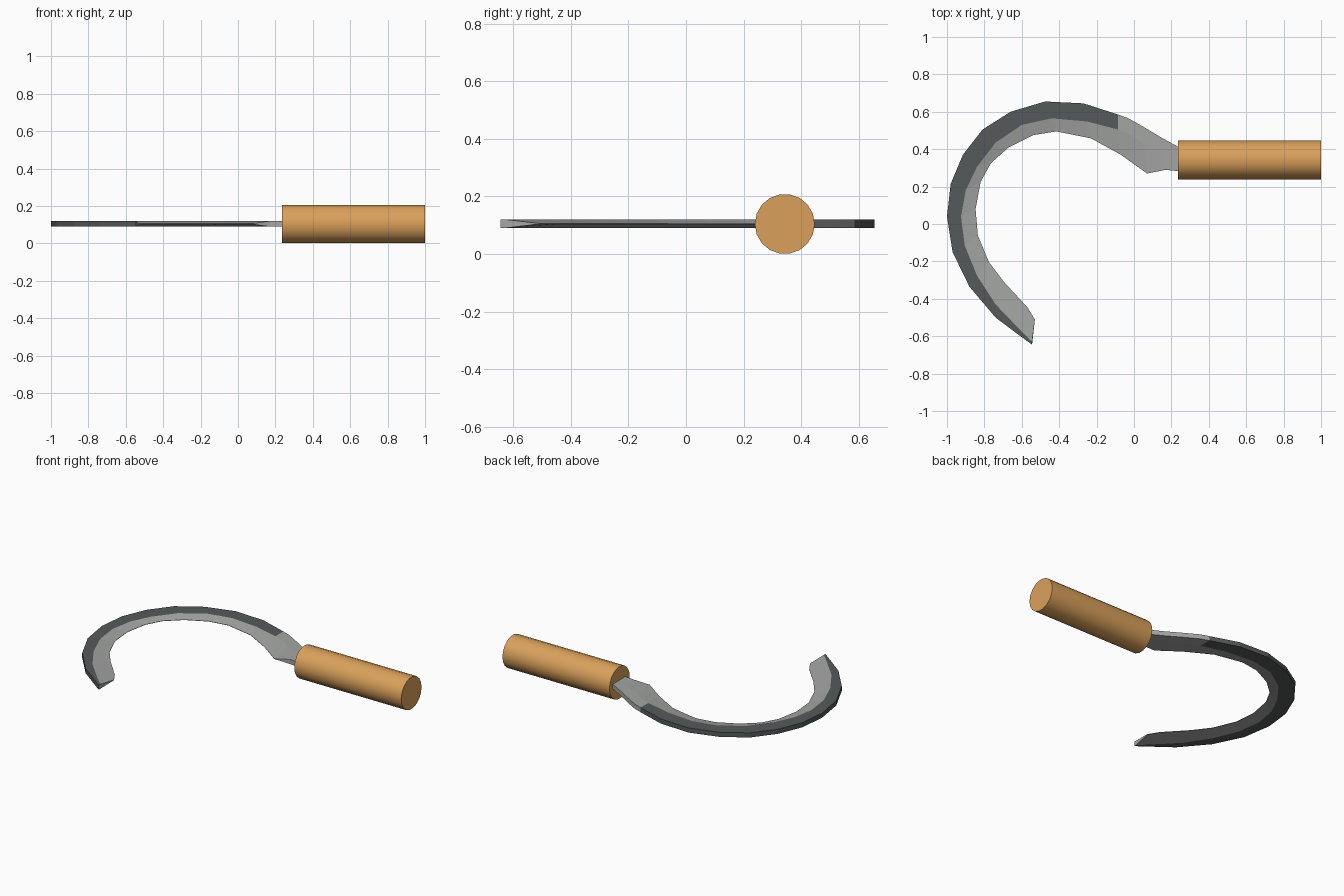
import bpy, bmesh, math
from mathutils import Matrix

if "Cube" in bpy.data.objects:
    bpy.data.objects.remove(bpy.data.objects["Cube"])


def material(name, rgb):
    m = bpy.data.materials.new(name)
    m.diffuse_color = (*rgb, 1)
    m.use_nodes = True
    m.node_tree.nodes["Principled BSDF"].inputs["Base Color"].default_value = m.diffuse_color
    return m


wood = material("orange wood", (0.70, 0.355, 0.105))
steel = material("light steel", (0.37, 0.38, 0.37))
iron = material("dark iron", (0.09, 0.102, 0.102))


def finish(bm, name, mats):
    bmesh.ops.recalc_face_normals(bm, faces=bm.faces)
    me = bpy.data.meshes.new(name)
    bm.to_mesh(me)
    bm.free()
    for m in mats:
        me.materials.append(m)
    ob = bpy.data.objects.new(name, me)
    bpy.context.collection.objects.link(ob)
    return ob


# Handle: straight round grip along x
bm = bmesh.new()
bmesh.ops.create_cone(bm, cap_ends=True, segments=18, radius1=0.104, radius2=0.104,
                      depth=0.765,
                      matrix=Matrix.Translation((0.6175, 0.343, 0.104)) @ Matrix.Rotation(math.pi / 2, 4, 'Y'))
for f in bm.faces:
    f.smooth = len(f.verts) == 4
for e in bm.edges:
    e.smooth = all(f.smooth for f in e.link_faces)
finish(bm, "handle", [wood])

# Blade stations from tang to tip: spine xy, bevel ridge xy, cutting edge xy
stations = [
    (0.26, 0.40, 0.26, 0.35, 0.26, 0.28),
    (0.15, 0.46, 0.17, 0.38, 0.17, 0.29),
    (0.05, 0.52, 0.05, 0.43, 0.07, 0.27),
    (-0.03, 0.565, -0.01, 0.475, 0.0, 0.32),
    (-0.085, 0.585, -0.085, 0.505, -0.07, 0.37),
    (-0.27, 0.645, -0.25, 0.548, -0.23, 0.458),
    (-0.475, 0.655, -0.44, 0.565, -0.415, 0.495),
    (-0.66, 0.60, -0.60, 0.53, -0.54, 0.475),
    (-0.81, 0.505, -0.74, 0.435, -0.67, 0.41),
    (-0.915, 0.37, -0.84, 0.305, -0.765, 0.325),
    (-0.98, 0.215, -0.90, 0.18, -0.82, 0.225),
    (-1.0, 0.04, -0.925, 0.04, -0.847, 0.08),
    (-0.97, -0.15, -0.905, -0.115, -0.835, -0.06),
    (-0.88, -0.335, -0.84, -0.275, -0.775, -0.205),
    (-0.74, -0.50, -0.74, -0.43, -0.695, -0.31),
    (-0.60, -0.605, -0.62, -0.555, -0.57, -0.445),
    (-0.545, -0.645, -0.545, -0.63, -0.53, -0.51),
]
DARK_FROM, ZC, HALF = 4, 0.105, 0.015

bm = bmesh.new()
rings = []
for i, (ox, oy, mx, my, ex, ey) in enumerate(stations):
    thin = HALF if i < 2 else 0.001
    loop = [(ox, oy, HALF), (mx, my, HALF), (ex, ey, thin),
            (ex, ey, -thin), (mx, my, -HALF), (ox, oy, -HALF)]
    rings.append([bm.verts.new((x, y, ZC + z)) for x, y, z in loop])
for i, (a, b) in enumerate(zip(rings, rings[1:])):
    for k in range(6):
        n = (k + 1) % 6
        f = bm.faces.new((a[k], a[n], b[n], b[k]))
        # spine side is dark along the hook, cutting side stays light
        f.material_index = int(i >= DARK_FROM and k in (0, 4, 5))
bm.faces.new(rings[0])
bm.faces.new(rings[-1])
finish(bm, "blade", [steel, iron])
